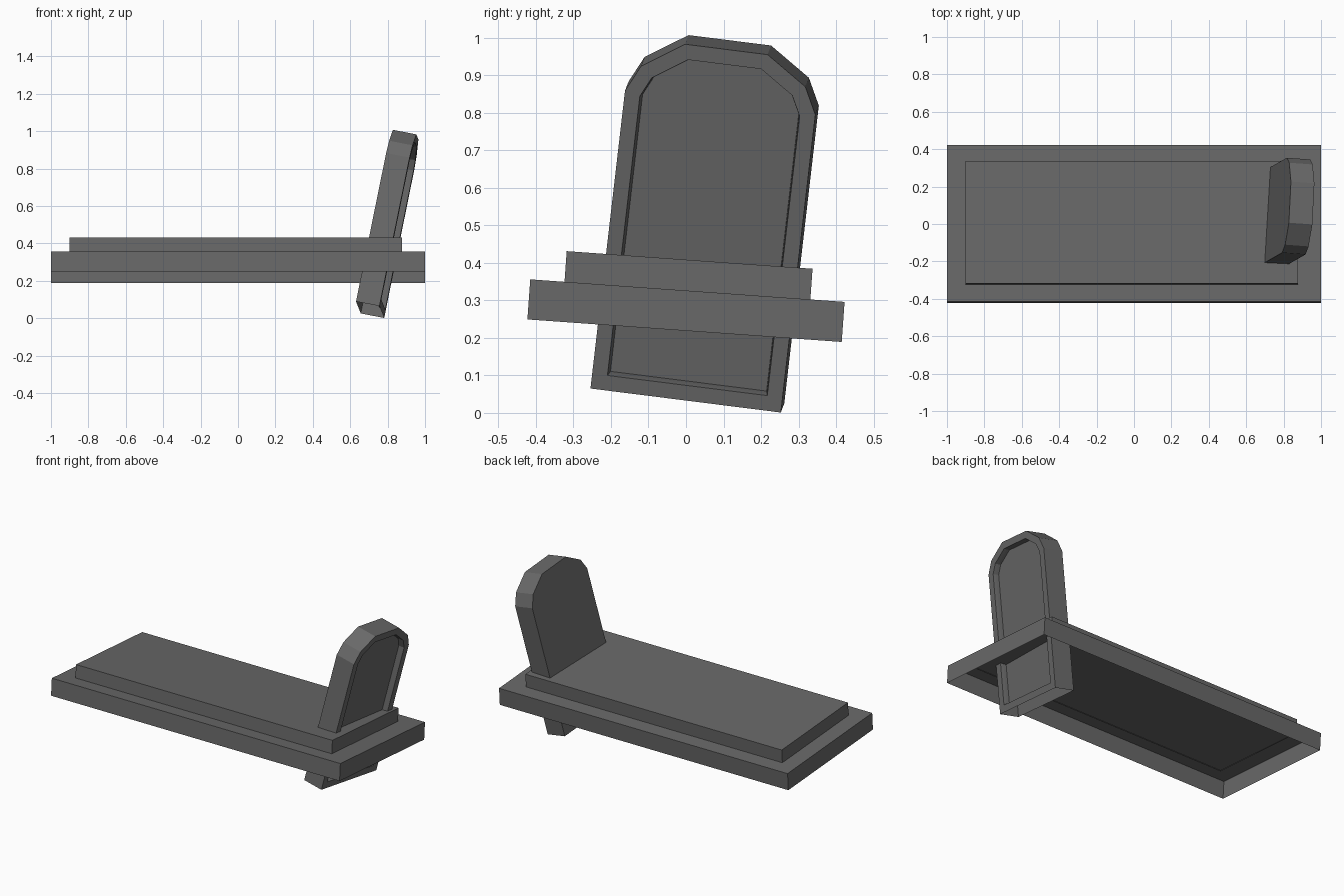
import bpy, bmesh
from math import radians
from mathutils import Matrix, Vector

if "Cube" in bpy.data.objects:
    bpy.data.objects.remove(bpy.data.objects["Cube"])

stone = bpy.data.materials.new("dark_stone")
stone.diffuse_color = (0.14, 0.14, 0.14, 1)
stone.use_nodes = True
stone.node_tree.nodes["Principled BSDF"].inputs["Base Color"].default_value = stone.diffuse_color


def make_object(name, bm, matrix):
    bmesh.ops.recalc_face_normals(bm, faces=bm.faces)
    mesh = bpy.data.meshes.new(name)
    bm.to_mesh(mesh)
    bm.free()
    mesh.materials.append(stone)
    obj = bpy.data.objects.new(name, mesh)
    bpy.context.collection.objects.link(obj)
    obj.matrix_world = matrix
    return obj


def open_slab(name, x0, x1, width, y_mid, z0, z1, matrix):
    """Box with no underside."""
    bm = bmesh.new()
    bmesh.ops.create_cube(bm, size=1, matrix=Matrix.LocRotScale(
        Vector(((x0 + x1) / 2, y_mid, (z0 + z1) / 2)), None,
        Vector((x1 - x0, width, z1 - z0))))
    bmesh.ops.recalc_face_normals(bm, faces=bm.faces)
    under = [f for f in bm.faces if f.normal.z < -0.9]
    bmesh.ops.delete(bm, geom=under, context='FACES')
    return make_object(name, bm, matrix)


# Grave slab: two hollow tiers, sunk towards the back
tilt = Matrix.Translation((0, 0, 0.273)) @ Matrix.Rotation(radians(-4.1), 4, 'X')
open_slab("lower_slab", -1, 1, 0.84, 0, -0.054, 0.053, tilt)
open_slab("upper_slab", -0.9, 0.877, 0.657, 0, 0.05, 0.135, tilt)

# Headstone: arched profile extruded, with a stepped recess on its outer face
half = [(0.256, 0), (0.256, 0.815), (0.221, 0.887), (0.111, 0.961)]
profile = half + [(-a, b) for a, b in reversed(half)]
bm = bmesh.new()
panel = bm.faces.new([bm.verts.new((0, a, b)) for a, b in profile])
bm.normal_update()
back = bmesh.ops.extrude_face_region(bm, geom=[panel], use_keep_orig=True)
bmesh.ops.translate(bm, vec=(-0.128, 0, 0),
                    verts=[g for g in back["geom"] if isinstance(g, bmesh.types.BMVert)])
bmesh.ops.recalc_face_normals(bm, faces=bm.faces)
panel = next(f for f in bm.faces if f.normal.x > 0.9)
for thickness, depth in ((0.041, 0), (0.003, -0.018), (0.002, -0.017)):
    bmesh.ops.inset_region(bm, faces=[panel], thickness=thickness, depth=depth,
                           use_even_offset=True)
# The buried end is open
bmesh.ops.delete(bm, geom=[f for f in bm.faces if f.normal.z < -0.9 and
                           f.calc_center_median().z < 0.01], context='FACES')

# Leaning frame: up axis, width axis, and the outward axis between them
up = Vector((0.203, 0.116, 1)).normalized()
across = Vector((0.025, 0.503, -0.064))
across = (across - up * across.dot(up)).normalized()
out = across.cross(up)
lean = Matrix((out, across, up)).transposed().to_4x4()
lean.translation = (0.769, -0.001, 0.033)
make_object("headstone", bm, lean)
